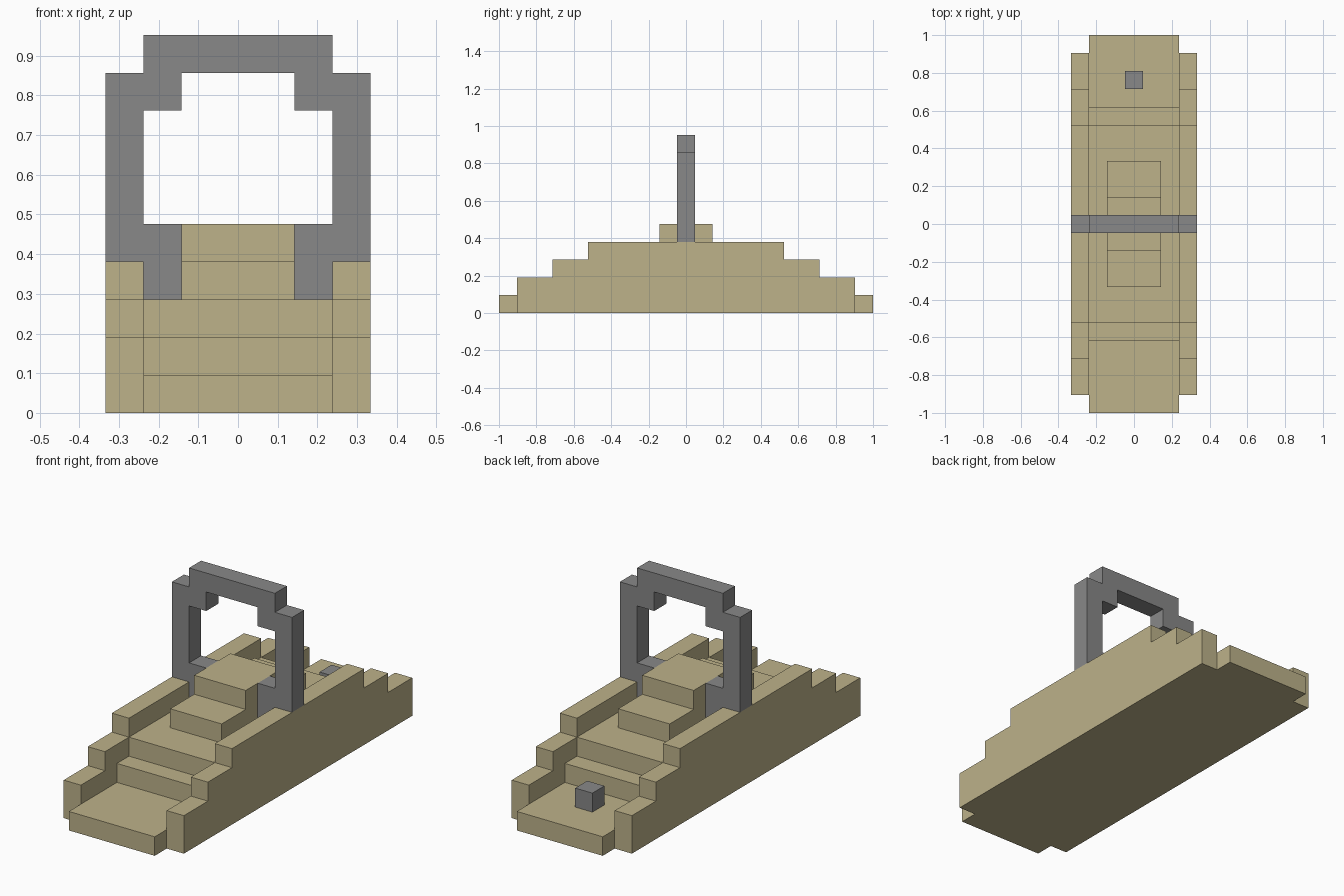
import bpy
import bmesh
from mathutils import Vector

U = 2 / 21  # one block of the grid that every part follows

cube = bpy.data.objects.get("Cube")
if cube:
    bpy.data.objects.remove(cube, do_unlink=True)


def make_material(name, rgb):
    mat = bpy.data.materials.new(name)
    mat.use_nodes = True
    mat.diffuse_color = (*rgb, 1)
    mat.node_tree.nodes["Principled BSDF"].inputs["Base Color"].default_value = (*rgb, 1)
    return mat


sandstone = make_material("sandstone", (0.508, 0.445, 0.254))
grey_stone = make_material("grey stone", (0.246, 0.246, 0.246))


def extrude_outline(name, outline, axis, start, end, mat):
    """Extrude a (horizontal, z) outline along x or y, from start to end."""
    def place(h, z, depth):
        return Vector((depth, h, z) if axis == "x" else (h, depth, z)) * U

    bm = bmesh.new()
    face = bm.faces.new([bm.verts.new(place(h, z, start)) for h, z in outline])
    result = bmesh.ops.extrude_face_region(bm, geom=[face])
    verts = [g for g in result["geom"] if isinstance(g, bmesh.types.BMVert)]
    bmesh.ops.translate(bm, verts=verts, vec=place(0, 0, end - start))
    bmesh.ops.recalc_face_normals(bm, faces=bm.faces)
    mesh = bpy.data.meshes.new(name)
    bm.to_mesh(mesh)
    bm.free()
    mesh.materials.append(mat)
    obj = bpy.data.objects.new(name, mesh)
    bpy.context.collection.objects.link(obj)
    return obj


def mirrored(half):
    """Complete a right-hand outline with its reflection."""
    return half + [(-h, z) for h, z in reversed(half)]


def steps(levels):
    """Symmetric stepped outline from (half length, bottom, top) levels."""
    return mirrored([p for h, low, high in levels for p in ((h, low), (h, high))])


# Stepped ramp and the raised steps in its middle
extrude_outline("ramp", steps([(10.5, 0, 1), (6.5, 1, 2), (5.5, 2, 3)]),
                "x", -2.5, 2.5, sandstone)
extrude_outline("middle_steps", steps([(3.5, 3, 4), (1.5, 4, 5)]),
                "x", -1.5, 1.5, sandstone)

# Stepped walls along both sides
wall = steps([(9.5, 0, 2), (7.5, 2, 3), (5.5, 3, 4)])
for side, x in (("left", 2.5), ("right", -3.5)):
    extrude_outline(side + "_wall", wall, "x", x, x + 1, sandstone)

# Upright ring with open bottom, its feet against the middle steps
ring = mirrored([(2.5, 10), (2.5, 9), (3.5, 9), (3.5, 4), (2.5, 4), (2.5, 3), (1.5, 3),
                 (1.5, 5), (2.5, 5), (2.5, 8), (1.5, 8), (1.5, 9)])
extrude_outline("arch", ring, "y", -0.5, 0.5, grey_stone)

# Small block on the rear landing
extrude_outline("control_block", steps([(0.5, 1, 2)]), "y", 7.5, 8.5, grey_stone)
